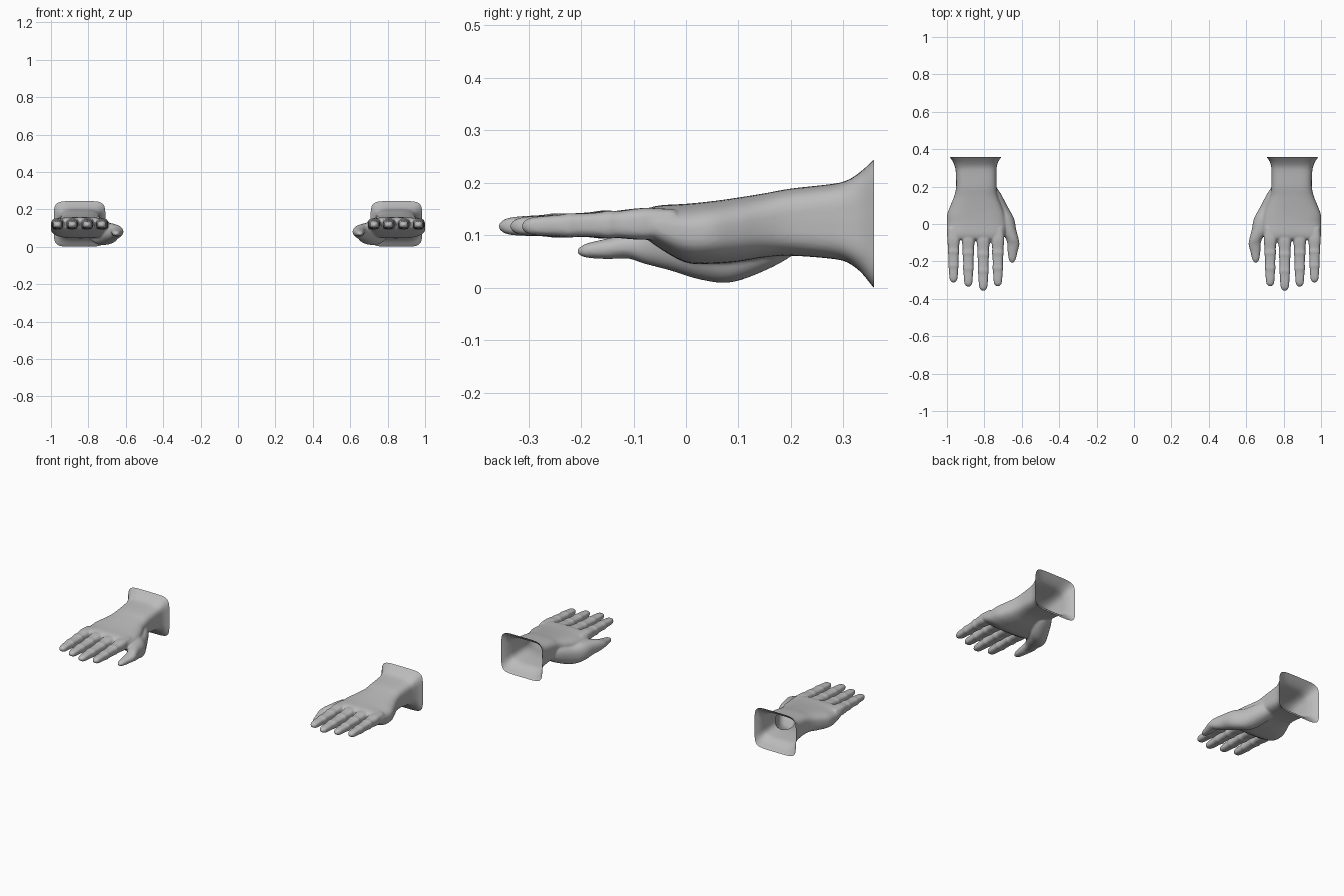
import bpy, bmesh
from math import sin, cos, pi, copysign

cube = bpy.data.objects.get("Cube")
if cube:
    bpy.data.objects.remove(cube, do_unlink=True)

grey = bpy.data.materials.new("plain grey")
grey.use_nodes = True
GREY = (0.5, 0.5, 0.5, 1)
grey.diffuse_color = GREY
grey.node_tree.nodes["Principled BSDF"].inputs["Base Color"].default_value = GREY

SIDES, STEPS = 40, 5


def spline(a, b, c, d, t):
    """Smooth value between b and c."""
    return b + 0.5 * t * (c - a + t * (2*a - 5*b + 4*c - d + t * (3*(b - c) + d - a)))


def loft(bm, rings):
    """Closed tube through rings of (y, centre x, half width, top, bottom, squareness)."""
    n, dense = len(rings), []
    for i in range(n - 1):
        four = [rings[max(0, min(n - 1, i + k))] for k in (-1, 0, 1, 2)]
        for s in range(STEPS):
            dense.append([spline(*v, s / STEPS) for v in zip(*four)])
    dense.append(rings[-1])
    loops = []
    for y, cx, hw, top, bottom, power in dense:
        loop = []
        for k in range(SIDES):
            a = 2 * pi * k / SIDES
            px = copysign(abs(cos(a)) ** (2 / power), cos(a))
            pz = copysign(abs(sin(a)) ** (2 / power), sin(a))
            loop.append(bm.verts.new((cx + hw * px, y, (top + bottom) / 2
                                      + (top - bottom) / 2 * pz)))
        loops.append(loop)
    for p, q in zip(loops, loops[1:]):
        for k in range(SIDES):
            j = (k + 1) % SIDES
            bm.faces.new((p[k], p[j], q[j], q[k]))
    bm.faces.new(loops[0])
    bm.faces.new(loops[-1])


bm = bmesh.new()

# Flared cuff, wrist and palm
loft(bm, [
    (0.39, 0.847, 0.162, 0.272, -0.030, 6),
    (0.358, 0.847, 0.138, 0.244, 0.000, 6),
    (0.335, 0.847, 0.122, 0.223, 0.028, 5),
    (0.31, 0.846, 0.113, 0.206, 0.047, 4.5),
    (0.28, 0.844, 0.109, 0.198, 0.055, 4),
    (0.20, 0.843, 0.108, 0.189, 0.061, 3.5),
    (0.15, 0.845, 0.116, 0.180, 0.058, 3),
    (0.10, 0.845, 0.136, 0.172, 0.050, 2.8),
    (0.05, 0.845, 0.154, 0.165, 0.046, 2.8),
    (0.00, 0.842, 0.159, 0.160, 0.048, 2.8),
    (-0.05, 0.845, 0.156, 0.157, 0.075, 3),
    (-0.075, 0.847, 0.150, 0.150, 0.094, 3),
    (-0.083, 0.847, 0.145, 0.140, 0.105, 3),
])

# Fingers: centre x, tip y, base half width
FINGERS = [(0.728, -0.333, 0.034), (0.806, -0.357, 0.035),
           (0.886, -0.335, 0.034), (0.965, -0.313, 0.033)]
# Position along the finger and relative thickness, with swollen joints
JOINTS = [(-0.2, 0.9), (0, 1), (0.1, 0.99), (0.24, 0.87), (0.32, 0.93), (0.4, 0.83),
          (0.55, 0.79), (0.63, 0.84), (0.71, 0.74), (0.86, 0.68), (0.95, 0.55), (1, 0.2)]
for x, tip, width in FINGERS:
    rings = []
    for t, size in JOINTS:
        mid = 0.122 - 0.005 * t
        half = 0.030 * size * (1 - 0.12 * max(t, 0))
        rings.append((-0.07 + t * (tip + 0.07), x, width * size, mid + half, mid - half, 3))
    loft(bm, rings)

# Thumb with the ball of the palm
THUMB = [(0.23, 0.785, 0.105, 0.025), (0.17, 0.765, 0.090, 0.048),
         (0.09, 0.730, 0.067, 0.056), (0.03, 0.698, 0.071, 0.056),
         (-0.03, 0.675, 0.078, 0.045), (-0.08, 0.651, 0.080, 0.034),
         (-0.11, 0.645, 0.078, 0.032), (-0.15, 0.649, 0.073, 0.026),
         (-0.19, 0.651, 0.070, 0.018), (-0.207, 0.651, 0.069, 0.006)]
loft(bm, [(y, x, r, z + r * (1 if y > -0.1 else 0.8), z - r * (1 if y > -0.1 else 0.7), 2.3)
          for y, x, z, r in THUMB])
bmesh.ops.recalc_face_normals(bm, faces=bm.faces)

# Fuse the parts into one smooth skin
mesh = bpy.data.meshes.new("left_hand")
bm.to_mesh(mesh)
bm.free()
left = bpy.data.objects.new("left_hand", mesh)
bpy.context.scene.collection.objects.link(left)
remesh = left.modifiers.new("fuse", 'REMESH')
remesh.mode = 'VOXEL'
remesh.voxel_size = 0.005
relax = left.modifiers.new("relax", 'SMOOTH')
relax.factor = 0.5
relax.iterations = 4
deps = bpy.context.evaluated_depsgraph_get()
skin = bpy.data.meshes.new_from_object(left.evaluated_get(deps))
left.modifiers.clear()

# Cut the cuff open, leaving a hollow sleeve
bm = bmesh.new()
bm.from_mesh(skin)
bmesh.ops.bisect_plane(bm, geom=bm.verts[:] + bm.edges[:] + bm.faces[:],
                       plane_co=(0, 0.358, 0), plane_no=(0, 1, 0), clear_outer=True)
for f in bm.faces:
    f.smooth = True
    f.material_index = 0
skin.materials.clear()
skin.materials.append(grey)
bm.to_mesh(skin)
left.data = skin

# Mirrored right hand
for v in bm.verts:
    v.co.x = -v.co.x
bmesh.ops.reverse_faces(bm, faces=bm.faces)
mirrored = bpy.data.meshes.new("right_hand")
bm.to_mesh(mirrored)
bm.free()
mirrored.materials.append(grey)
right = bpy.data.objects.new("right_hand", mirrored)
bpy.context.scene.collection.objects.link(right)
